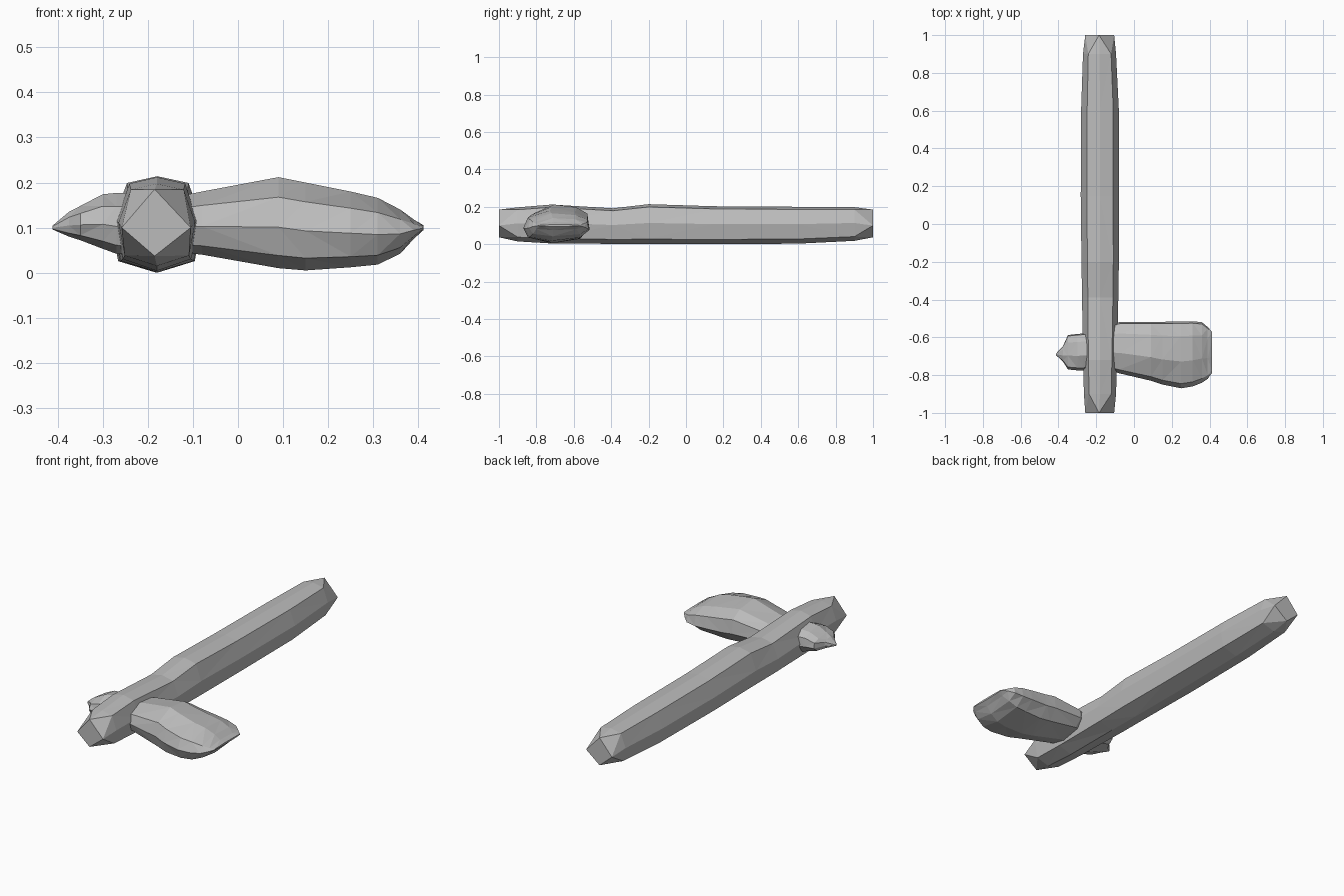
import bpy
import bmesh
from mathutils import Vector

old = bpy.data.objects.get("Cube")
if old:
    bpy.data.objects.remove(old)

stone = bpy.data.materials.new("plain grey")
stone.use_nodes = True
GREY = (0.5, 0.5, 0.5, 1)
stone.diffuse_color = GREY
stone.node_tree.nodes["Principled BSDF"].inputs["Base Color"].default_value = GREY


def bridge(bm, a, b):
    """Join two closed rings of equal length with quads."""
    n = len(a)
    for i in range(n):
        j = (i + 1) % n
        bm.faces.new((a[i], a[j], b[j], b[i]))


def loft(bm, rings):
    """Skin a list of point rings and return the rings of vertices."""
    loops = [[bm.verts.new(p) for p in ring] for ring in rings]
    for a, b in zip(loops, loops[1:]):
        bridge(bm, a, b)
    return loops


def finish(bm, name):
    bmesh.ops.remove_doubles(bm, verts=bm.verts, dist=0.0005)
    bmesh.ops.triangulate(bm, faces=bm.faces)
    bmesh.ops.recalc_face_normals(bm, faces=bm.faces)
    mesh = bpy.data.meshes.new(name)
    bm.to_mesh(mesh)
    bm.free()
    mesh.materials.append(stone)
    obj = bpy.data.objects.new(name, mesh)
    bpy.context.collection.objects.link(obj)
    return obj


def lerp(a, b, t):
    return a + (b - a) * t


def diamond_end(bm, ring, points):
    """Close an eight-sided ring with a diamond face and cut corners."""
    tips = [bm.verts.new(p) for p in points]
    for k in range(4):
        a, mid, b = ring[2 * k], ring[2 * k + 1], ring[(2 * k + 2) % 8]
        tip, after = tips[k], tips[(k + 1) % 4]
        bm.faces.new((a, mid, tip))
        bm.faces.new((mid, after, tip))
        bm.faces.new((mid, b, after))
    bm.faces.new(tips)


# Handle: eight-sided bar, ring starts at the top ridge and goes towards +x
SECTION = [(0.5, 1), (0.85, 0.93), (1, 0.53), (0.92, 0.18),
           (0.5, 0), (0.08, 0.18), (0, 0.53), (0.16, 0.93)]
# y, x min, x max, z min, z max
STATIONS = [(-0.90, -0.265, -0.095, 0.015, 0.197),
            (-0.72, -0.27, -0.09, 0.004, 0.212),
            (-0.39, -0.275, -0.083, 0.002, 0.192),
            (-0.20, -0.278, -0.08, 0.0, 0.214),
            (0.15, -0.282, -0.08, 0.0, 0.203),
            (0.60, -0.28, -0.08, 0.003, 0.2),
            (0.90, -0.27, -0.095, 0.018, 0.198)]
bm = bmesh.new()
loops = loft(bm, [[(lerp(x0, x1, u), y, lerp(z0, z1, v)) for u, v in SECTION]
                  for y, x0, x1, z0, z1 in STATIONS])
# widen the underside into a flat strip
for loop in loops:
    loop[3].co.z = lerp(loop[3].co.z, loop[4].co.z, 0.3)
    loop[5].co.z = lerp(loop[5].co.z, loop[4].co.z, 0.3)
for y, loop in ((-1, loops[0]), (1, loops[-1])):
    diamond_end(bm, loop, [(-0.185, y, 0.185), (-0.105, y, 0.1),
                           (-0.185, y, 0.037), (-0.258, y, 0.1)])
finish(bm, "handle")

# Axe head: uneven chipped section lofted along x, from front towards back
CHIPPED = [(0, 0.45), (0.07, 0.78), (0.4, 1), (0.78, 0.93), (0.97, 0.76),
           (1, 0.4), (0.85, 0.12), (0.4, 0), (0.07, 0.14)]


def chipped_rings(stations):
    return [[(x, lerp(y0, y1, u), lerp(z0, z1, v)) for u, v in CHIPPED]
            for x, y0, y1, z0, z1 in stations]


def chipped_stone(name, stations):
    bm = bmesh.new()
    loops = loft(bm, chipped_rings(stations))
    bm.faces.new(loops[0])
    bm.faces.new(loops[-1])
    return finish(bm, name)


# x, y min, y max, z min, z max
chipped_stone("axe_blade", [
    (-0.18, -0.76, -0.56, 0.05, 0.16),
    (-0.08, -0.79, -0.52, 0.04, 0.18),
    (0.09, -0.83, -0.518, 0.01, 0.212),
    (0.15, -0.85, -0.518, 0.005, 0.2),
    (0.25, -0.87, -0.515, 0.012, 0.18),
    (0.31, -0.86, -0.515, 0.018, 0.166),
    (0.36, -0.84, -0.52, 0.042, 0.14),
    (0.39, -0.82, -0.545, 0.075, 0.118),
    (0.412, -0.79, -0.57, 0.095, 0.105)])
chipped_stone("axe_poll", [
    (-0.20, -0.77, -0.58, 0.04, 0.178),
    (-0.27, -0.775, -0.58, 0.042, 0.177),
    (-0.30, -0.775, -0.582, 0.053, 0.174),
    (-0.35, -0.77, -0.588, 0.072, 0.148),
    (-0.375, -0.73, -0.645, 0.08, 0.135),
    (-0.412, -0.695, -0.685, 0.096, 0.104)])
